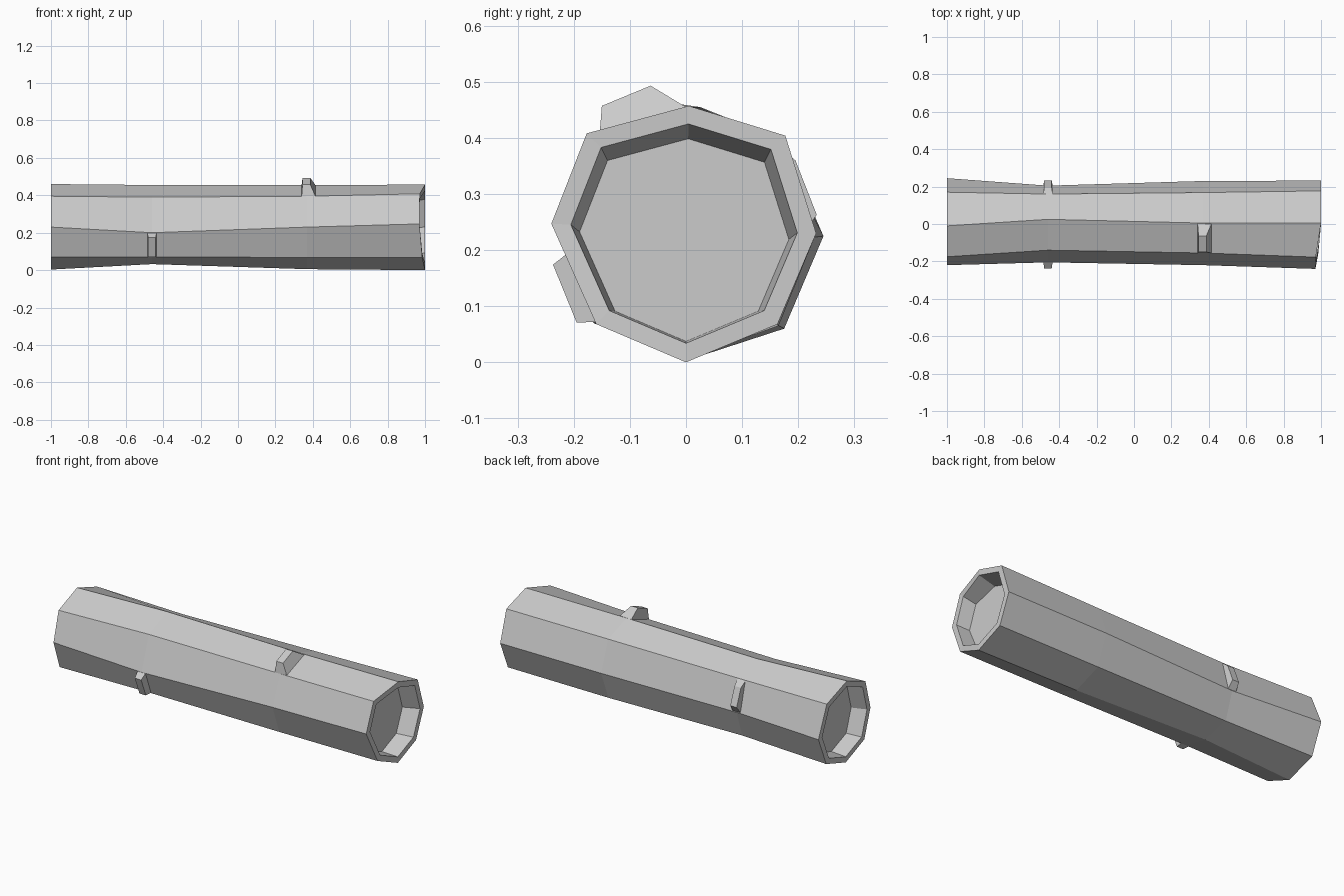
import bpy
import bmesh
from mathutils import Vector

if "Cube" in bpy.data.objects:
    bpy.data.objects.remove(bpy.data.objects["Cube"])


def finish(bm, name):
    bmesh.ops.recalc_face_normals(bm, faces=bm.faces)
    mesh = bpy.data.meshes.new(name)
    bm.to_mesh(mesh)
    bm.free()
    obj = bpy.data.objects.new(name, mesh)
    bpy.context.collection.objects.link(obj)
    return obj


def bridge(bm, a, b):
    n = len(a)
    for i in range(n):
        j = (i + 1) % n
        bm.faces.new((a[i], a[j], b[j], b[i]))


# Uneven octagon sections (y, z), starting at +y and turning over the top
LEFT = [(.245, .225), (.17, .397), (-.01, .46), (-.175, .395),
        (-.22, .23), (-.165, .07), (0, .003), (.175, .06)]
WAIST = [(.205, .22), (.16, .39), (.025, .455), (-.14, .39),
         (-.205, .2), (-.155, .07), (0, .032), (.155, .07)]
MIDDLE = [(.23, .228), (.168, .398), (.005, .455), (-.155, .395),
          (-.22, .23), (-.16, .068), (0, .005), (.165, .065)]
RIGHT = [(.232, .23), (.177, .404), (.005, .457), (-.177, .408),
         (-.24, .247), (-.16, .068), (0, 0), (.163, .068)]
RIGHT_X = [1, 1, 1, .972, .97, .985, 1, 1]


def ring(xs, section):
    return [Vector((x, y, z)) for x, (y, z) in zip(xs, section)]


def shrink(points, k, dx=0, dz=0):
    c = sum(points, Vector()) / len(points)
    return [Vector((p.x + dx, c.y + (p.y - c.y) * k,
                    c.z + (p.z - c.z) * k + dz)) for p in points]


# Log with a shallow recess in each end
outer = [ring([-1] * 8, LEFT), ring([-.46] * 8, WAIST),
         ring([.37] * 8, MIDDLE), ring(RIGHT_X, RIGHT)]
left_floor = shrink(outer[0], .8, .09, -.008)
right_floor = [Vector((.9, p.y, p.z)) for p in shrink(outer[3], .79, 0, -.012)]
loops = ([left_floor, shrink(outer[0], .86)] + outer
         + [shrink(outer[3], .855), right_floor])
bm = bmesh.new()
rows = [[bm.verts.new(p) for p in loop] for loop in loops]
for a, b in zip(rows, rows[1:]):
    bridge(bm, a, b)
bm.faces.new(rows[0])
bm.faces.new(rows[-1])
finish(bm, "hollow_log")


# Tapered branch stubs standing on the side facets
def stub(name, base_x, tip_x, base, tip):
    bm = bmesh.new()
    rows = []
    for (x0, x1), (p, q) in ((base_x, base), (tip_x, tip)):
        rows.append([bm.verts.new((x, *s)) for x, s in
                     ((x0, p), (x1, p), (x1, q), (x0, q))])
    bridge(bm, *rows)
    for r in rows:
        bm.faces.new(r)
    finish(bm, name)


stub("top_branch_stub", (.34, .415), (.345, .387),
     [(-.155, .393), (.003, .453)], [(-.15, .457), (-.063, .493)])
stub("front_branch_stub", (-.485, -.435), (-.48, -.44),
     [(-.204, .2), (-.154, .072)], [(-.237, .174), (-.195, .071)])
stub("back_branch_stub", (-.485, -.435), (-.48, -.44),
     [(.16, .388), (.204, .222)], [(.195, .36), (.233, .263)])
